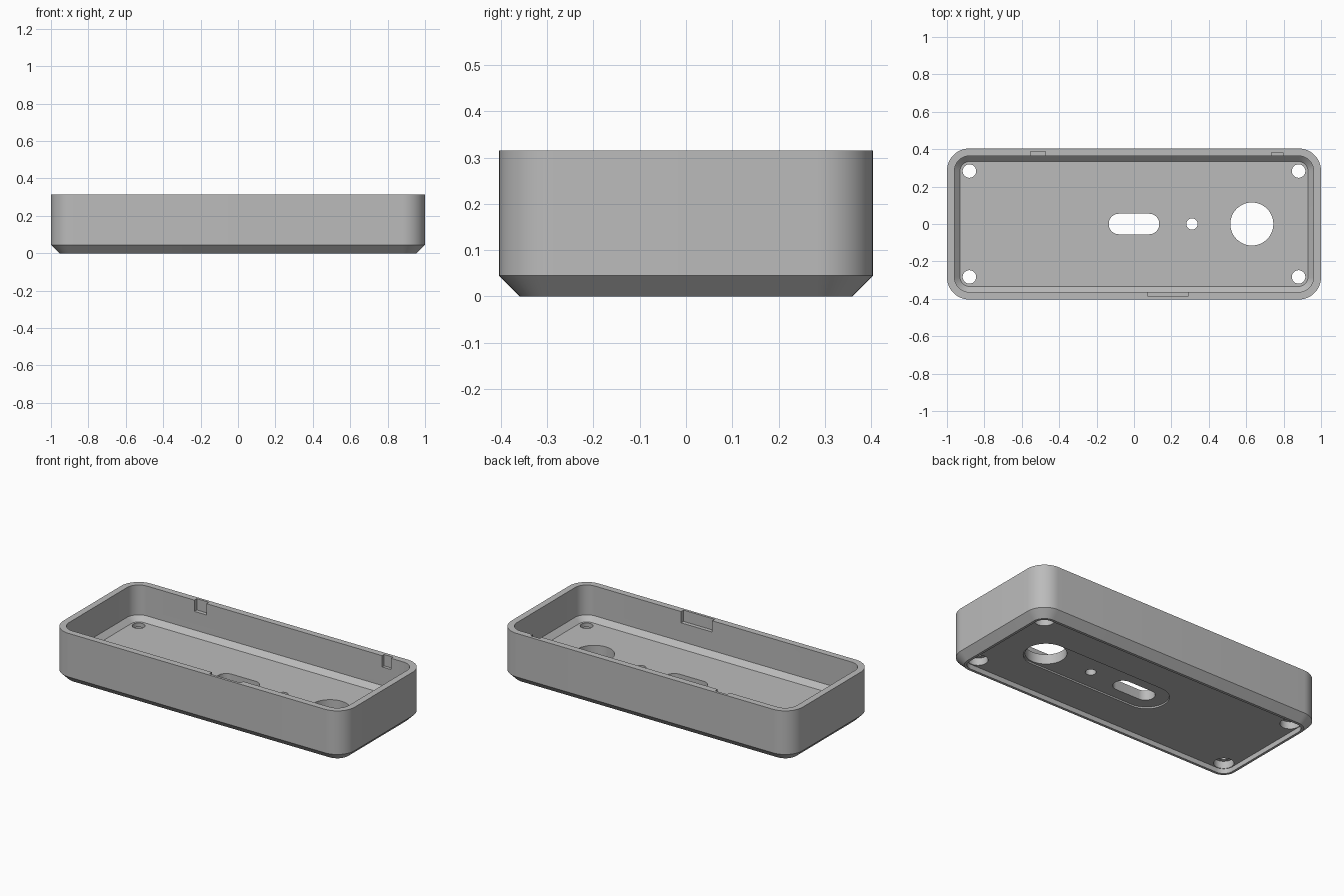
import bpy, bmesh, math

cube = bpy.data.objects.get("Cube")
if cube:
    bpy.data.objects.remove(cube, do_unlink=True)

grey = bpy.data.materials.new("plain grey")
grey.use_nodes = True
colour = (0.5, 0.5, 0.5, 1)
grey.diffuse_color = colour
grey.node_tree.nodes["Principled BSDF"].inputs["Base Color"].default_value = colour


def rounded_outline(hx, hy, r, steps=12):
    """Points of a rounded rectangle, counter-clockwise."""
    points = []
    for k, (sx, sy) in enumerate([(1, 1), (-1, 1), (-1, -1), (1, -1)]):
        for i in range(steps + 1):
            a = math.pi / 2 * (k + i / steps)
            points.append((sx * (hx - r) + r * math.cos(a),
                           sy * (hy - r) + r * math.sin(a)))
    return points


def loft(name, rings, x=0, y=0):
    """Closed solid through rounded rectangles (half x, half y, radius, z)."""
    bm = bmesh.new()
    loops = [[bm.verts.new((x + px, y + py, z)) for px, py in rounded_outline(hx, hy, r)]
             for hx, hy, r, z in rings]
    for a, b in zip(loops, loops[1:]):
        n = len(a)
        for i in range(n):
            j = (i + 1) % n
            bm.faces.new((a[i], a[j], b[j], b[i]))
    bm.faces.new(loops[0][::-1])
    bm.faces.new(loops[-1])
    bmesh.ops.remove_doubles(bm, verts=bm.verts, dist=1e-5)
    bmesh.ops.recalc_face_normals(bm, faces=bm.faces)
    mesh = bpy.data.meshes.new(name)
    bm.to_mesh(mesh)
    bm.free()
    mesh.materials.append(grey)
    obj = bpy.data.objects.new(name, mesh)
    bpy.context.collection.objects.link(obj)
    return obj


def cut(x, y, hx, hy, r, z0, z1):
    """Remove a rounded block from the shell."""
    cutter = loft("cutter", [(hx, hy, r, z0), (hx, hy, r, z1)], x, y)
    cutter.hide_render = True
    bpy.context.view_layer.objects.active = shell
    mod = shell.modifiers.new("cut", "BOOLEAN")
    mod.operation = "DIFFERENCE"
    mod.solver = "EXACT"
    mod.object = cutter
    bpy.ops.object.modifier_apply(modifier=mod.name)
    bpy.data.objects.remove(cutter, do_unlink=True)


# Open tray: recessed underside, chamfered outside, rim, inner wall, floor
shell = loft("tray_shell", [
    (0.94, 0.343, 0.06, 0.03),
    (0.94, 0.343, 0.06, 0.0),
    (0.955, 0.359, 0.076, 0.0),
    (1.0, 0.404, 0.12, 0.045),
    (1.0, 0.404, 0.12, 0.315),
    (0.96, 0.364, 0.08, 0.315),
    (0.96, 0.364, 0.08, 0.13),
    (0.93, 0.334, 0.05, 0.10),
])

# Shallow stadium recess underneath, around the three openings
cut(0.27, 0, 0.485, 0.125, 0.125, 0.01, 0.04)

# Floor openings: slot, small hole, large hole
cut(0, 0, 0.135, 0.055, 0.054, -0.1, 0.2)
cut(0.31, 0, 0.03, 0.03, 0.03, -0.1, 0.2)
cut(0.63, 0, 0.115, 0.115, 0.115, -0.1, 0.2)

# Screw holes with counterbores from below
for sx in (-1, 1):
    for sy in (-1, 1):
        cut(sx * 0.88, sy * 0.283, 0.056, 0.056, 0.056, 0.01, 0.075)
        cut(sx * 0.88, sy * 0.283, 0.036, 0.036, 0.036, 0.02, 0.2)

# Clip notches in the top of the inner walls
for x, half, side, depth in [(-0.513, 0.041, 1, 0.024), (0.765, 0.031, 1, 0.019),
                             (0.182, 0.107, -1, 0.024)]:
    cut(x, side * 0.354, half, 0.01 + depth, 0.001, 0.245, 0.4)

# Smooth curves with crisp edges
bpy.ops.object.select_all(action="DESELECT")
shell.select_set(True)
bpy.context.view_layer.objects.active = shell
bpy.ops.object.shade_smooth_by_angle(angle=math.radians(30))
